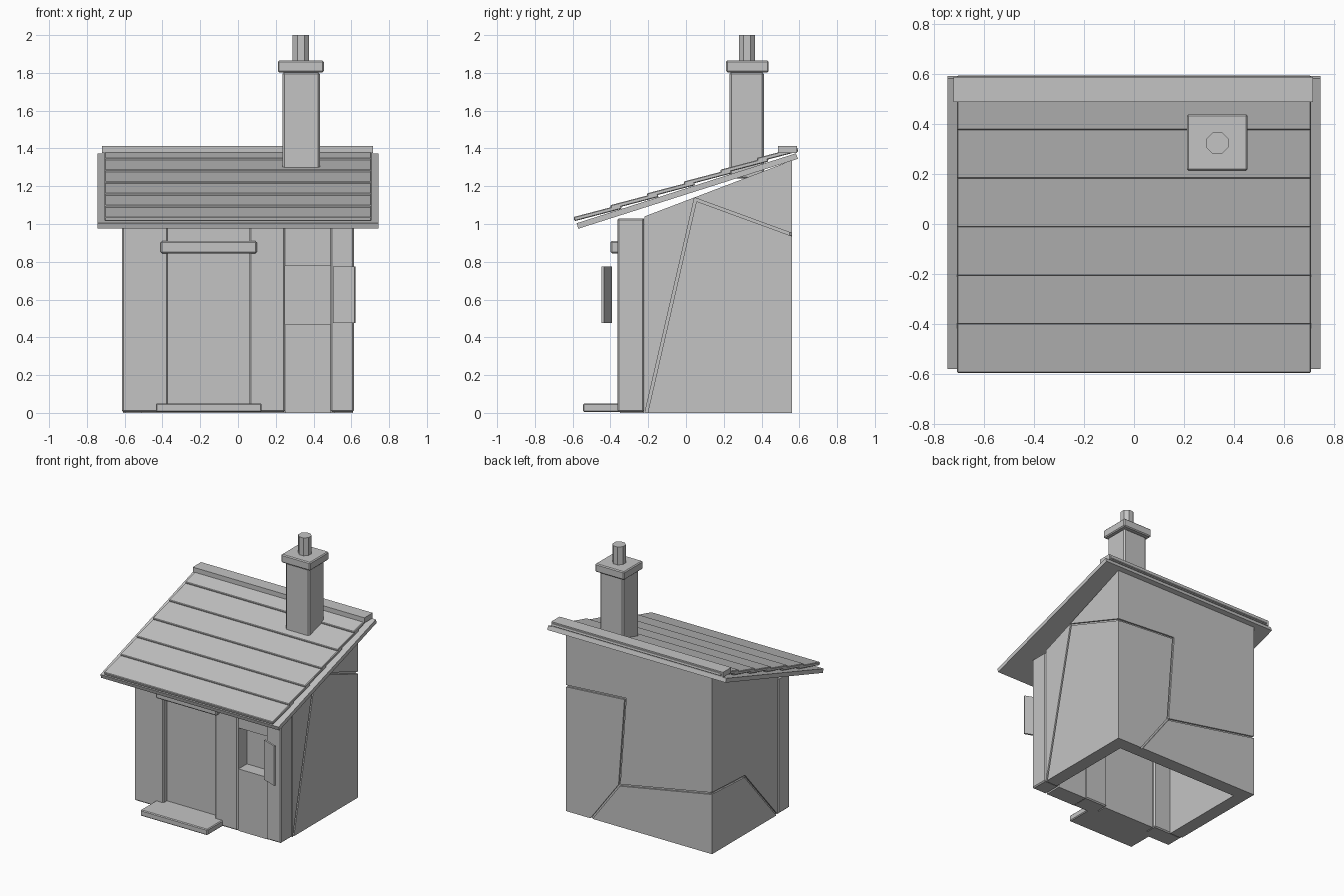
import bpy, bmesh, math
from mathutils import Vector

if "Cube" in bpy.data.objects:
    bpy.data.objects.remove(bpy.data.objects["Cube"])

grey = bpy.data.materials.new("plain grey")
grey.diffuse_color = (0.55, 0.55, 0.55, 1)
grey.use_nodes = True
grey.node_tree.nodes["Principled BSDF"].inputs["Base Color"].default_value = grey.diffuse_color


def finish(name, bm, bevel=0.0):
    bmesh.ops.recalc_face_normals(bm, faces=bm.faces)
    me = bpy.data.meshes.new(name)
    bm.to_mesh(me)
    bm.free()
    me.materials.append(grey)
    ob = bpy.data.objects.new(name, me)
    bpy.context.collection.objects.link(ob)
    if bevel:
        m = ob.modifiers.new("bevel", 'BEVEL')
        m.width = bevel
        m.segments = 1
    return ob


def prism(name, points, offset, bevel=0.0):
    """Extrude a flat outline of 3D points along an offset."""
    bm = bmesh.new()
    face = bm.faces.new([bm.verts.new(p) for p in points])
    geom = bmesh.ops.extrude_face_region(bm, geom=[face])["geom"]
    bmesh.ops.translate(bm, vec=offset,
                        verts=[g for g in geom if isinstance(g, bmesh.types.BMVert)])
    return finish(name, bm, bevel)


def box(name, x0, x1, y0, y1, z0, z1, bevel=0.0):
    pts = [(x0, y0, z0), (x1, y0, z0), (x1, y1, z0), (x0, y1, z0)]
    return prism(name, pts, (0, 0, z1 - z0), bevel)


# Side and back walls: a U in plan whose top follows the roof pitch
plan = [(-0.61, -0.22), (-0.61, 0.56), (0.61, 0.56), (0.61, -0.22),
        (0.51, -0.22), (0.51, 0.46), (-0.51, 0.46), (-0.51, -0.22)]
walls = prism("walls", [(x, y, 0) for x, y in plan], (0, 0, 1))
for v in walls.data.vertices:
    if v.co.z > 0.5:
        v.co.z = 1.04 + 0.38 * (v.co.y + 0.22)

# Grooves splitting the walls into large slabs
cracks = [
    [(0.61, -0.215, -0.02), (0.61, 0.05, 1.13), (0.61, 0.57, 0.94)],
    [(0.62, 0.56, 0.945), (0.115, 0.56, 0.98), (0.165, 0.56, 0.315), (0.41, 0.56, -0.015)],
    [(0.165, 0.56, 0.315), (-0.62, 0.56, 0.46)],
    [(-0.61, 0.57, 0.46), (-0.61, 0.17, 0.44), (-0.61, -0.225, -0.01)],
]
cut = bmesh.new()
for line in cracks:
    for a, b in zip(line, line[1:]):
        a, b = Vector(a), Vector(b)
        along = (b - a).normalized()
        normal = Vector((1, 0, 0)) if abs(a.x - b.x) < 1e-6 else Vector((0, 1, 0))
        side = along.cross(normal) * 0.007
        deep = normal * 0.012
        a, b = a - along * 0.004, b + along * 0.004
        ends = [[cut.verts.new(p + s * side + d * deep)
                 for s, d in ((-1, -1), (1, -1), (1, 1), (-1, 1))] for p in (a, b)]
        cut.faces.new(ends[0])
        cut.faces.new(ends[1][::-1])
        for i in range(4):
            j = (i + 1) % 4
            cut.faces.new((ends[0][j], ends[0][i], ends[1][i], ends[1][j]))
cutter = finish("groove_cutter", cut)
cutter.hide_render = True
cutter.display_type = 'WIRE'
m = walls.modifiers.new("grooves", 'BOOLEAN')
m.operation = 'DIFFERENCE'
m.solver = 'EXACT'
m.use_self = True
m.object = cutter

# Front wall panels
for name, x0, x1 in (("front_panel_left", -0.615, -0.37),
                     ("front_panel_middle", 0.06, 0.25),
                     ("front_panel_right", 0.49, 0.613)):
    box(name, x0, x1, -0.362, -0.222, 0.005, 1.03, 0.008)

# Door, lintel and step
box("door", -0.37, 0.06, -0.32, -0.24, 0.005, 1.02)
box("lintel", -0.41, 0.10, -0.40, -0.32, 0.845, 0.91, 0.008)
box("doorstep", -0.435, 0.125, -0.545, -0.30, 0.005, 0.05, 0.006)

# Window bay with recessed pane and an open shutter
box("window_lower_panel", 0.25, 0.49, -0.35, -0.222, 0, 0.468)
box("window_upper_panel", 0.25, 0.49, -0.35, -0.222, 0.778, 1.03)
box("window_pane", 0.25, 0.49, -0.25, -0.23, 0.468, 0.778)
prism("shutter", [(0.502, -0.405, 0.475), (0.616, -0.447, 0.475),
                  (0.621, -0.435, 0.475), (0.507, -0.392, 0.475)], (0, 0, 0.3))

# Sloping roof deck
deck = [(-0.57, 0.975), (-0.579, 1.004), (0.582, 1.374), (0.592, 1.345)]
prism("roof_deck", [(-0.745, y, z) for y, z in deck], (1.49, 0, 0))

# Overlapping roof boards
for i in range(6):
    y0 = -0.59 + 0.194 * i
    z0 = 1.015 + 0.0625 * i
    y1 = min(y0 + 0.25, 0.594)
    rise = 0.262 * (y1 - y0)
    outline = [(y0, z0), (y0 - 0.005, z0 + 0.022),
               (y1 - 0.005, z0 + rise + 0.022), (y1, z0 + rise)]
    prism(f"roof_board_{i + 1}", [(-0.706, y, z) for y, z in outline],
          (1.412, 0, 0), 0.004)

# Ridge beam
box("ridge_beam", -0.72, 0.715, 0.488, 0.587, 1.375, 1.414)

# Chimney stack, cap and eight-sided pot
box("chimney_stack", 0.235, 0.433, 0.23, 0.412, 1.24, 1.805, 0.01)
box("chimney_cap", 0.211, 0.454, 0.212, 0.438, 1.803, 1.865, 0.007)
ring = [(0.333 + 0.047 * math.cos(math.pi / 4 * (i + 0.5)),
         0.323 + 0.047 * math.sin(math.pi / 4 * (i + 0.5)), 1.85) for i in range(8)]
prism("chimney_pot", ring, (0, 0, 0.15))
